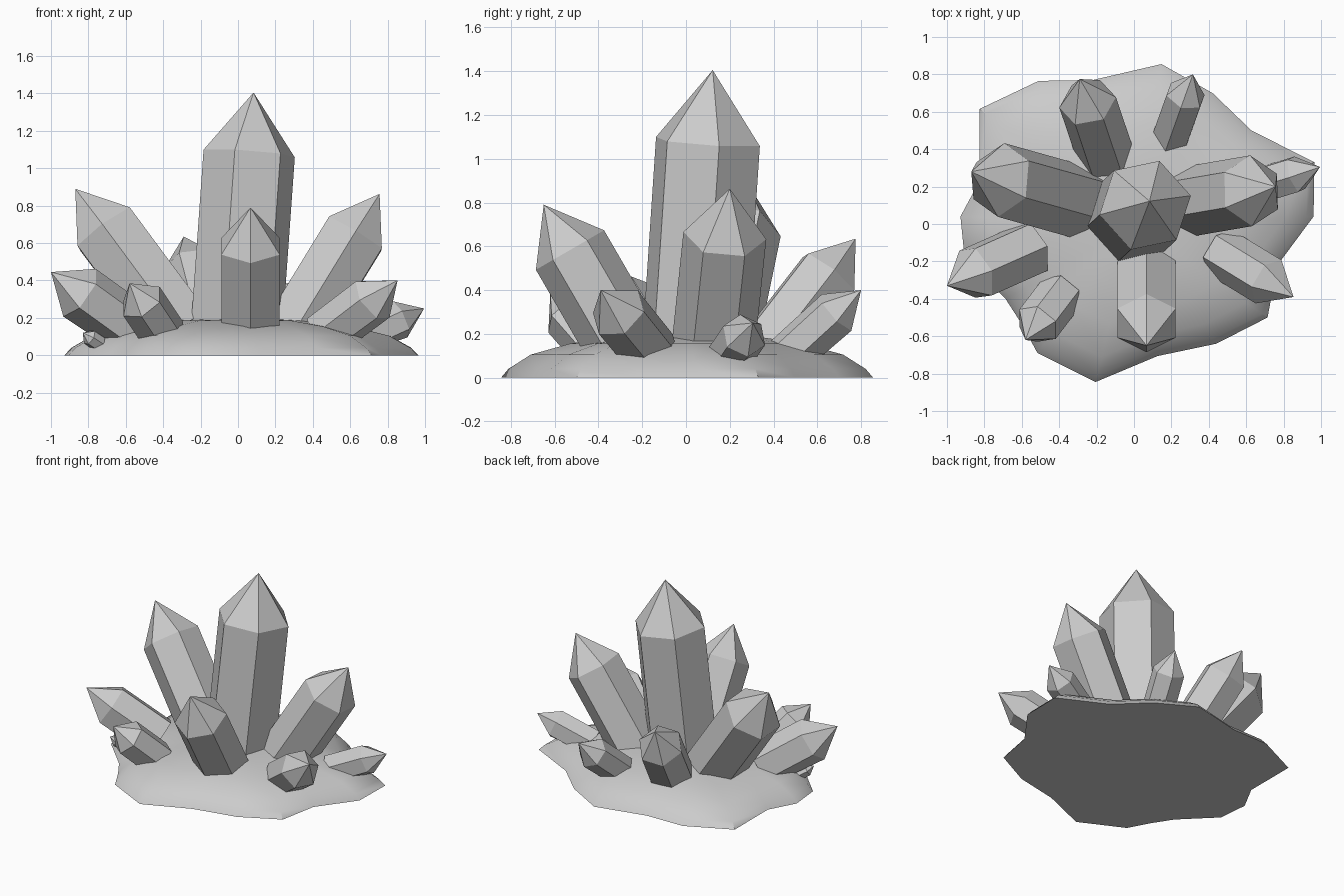
import bpy, bmesh, math
from mathutils import Vector

if "Cube" in bpy.data.objects:
    bpy.data.objects.remove(bpy.data.objects["Cube"])


def make_object(name, bm):
    bmesh.ops.recalc_face_normals(bm, faces=bm.faces)
    mesh = bpy.data.meshes.new(name)
    bm.to_mesh(mesh)
    bm.free()
    ob = bpy.data.objects.new(name, mesh)
    bpy.context.collection.objects.link(ob)
    return ob


def crystal(name, base, tip, radius, shoulder, phase):
    """Six-sided prism from base towards tip, closed by a pyramid."""
    base, tip = Vector(base), Vector(tip)
    axis = tip - base
    rot = Vector((0, 0, 1)).rotation_difference(axis)
    bm = bmesh.new()
    rings = []
    for t in (0, shoulder):
        ring = []
        for i in range(6):
            a = math.radians(phase + 60 * i)
            p = base + axis * t + rot @ Vector((radius * math.cos(a), radius * math.sin(a), 0))
            p.z = max(p.z, 0.01)
            ring.append(bm.verts.new(p))
        rings.append(ring)
    top = bm.verts.new(tip)
    low, high = rings
    bm.faces.new(low[::-1])
    for i in range(6):
        j = (i + 1) % 6
        bm.faces.new((low[i], low[j], high[j], high[i]))
        bm.faces.new((high[i], high[j], top))
    return make_object(name, bm)


# Rock base: irregular outline drawn in over a domed profile
outline = [(-.826, .615), (-.51, .765), (-.22, .77), (.147, .855), (.42, .70),
           (.628, .50), (.965, .33), (.96, .04), (.767, -.22), (.714, -.50),
           (.44, -.64), (.126, -.706), (-.206, -.845), (-.516, -.69), (-.60, -.535),
           (-.687, -.40), (-.906, -.18), (-.928, .04), (-.826, .23)]
profile = [(1, 0), (.96, .04), (.84, .105), (.63, .155), (.4, .185), (.2, .193)]
bm = bmesh.new()
rings = [[bm.verts.new((x * s, y * s, z)) for x, y in outline] for s, z in profile]
centre = bm.verts.new((0, 0, .195))
n = len(outline)
bm.faces.new(rings[0])
for i in range(n):
    j = (i + 1) % n
    for a, b in zip(rings, rings[1:]):
        bm.faces.new((a[i], a[j], b[j], b[i]))
    bm.faces.new((rings[-1][i], rings[-1][j], centre))
rock = make_object("rock_base", bm)
bpy.context.view_layer.objects.active = rock
rock.select_set(True)
bpy.ops.object.shade_smooth_by_angle(angle=math.radians(40))

# Crystals: base, tip, radius, shoulder fraction, phase
crystal("main_crystal", (-.01, .035, .1), (.083, .122, 1.405), .25, .75, 12)
crystal("left_crystal", (-.30, .12, .12), (-.87, .28, .89), .2, .72, 28)
crystal("right_crystal", (.29, .12, .1), (.757, .2, .863), .19, .72, 30)
crystal("front_crystal", (.067, -.25, .1), (.067, -.65, .79), .18, .7, 30)
crystal("back_left_crystal", (-.15, .36, .1), (-.29, .775, .635), .155, .7, 8)
crystal("back_right_crystal", (.19, .45, .08), (.315, .8, .4), .11, .68, 10)
crystal("left_front_crystal", (-.55, -.13, .12), (-1, -.33, .445), .155, .66, 15)
crystal("right_front_crystal", (.46, -.15, .1), (.853, -.39, .4), .135, .66, 0)
crystal("small_front_crystal", (-.39, -.37, .1), (-.58, -.62, .385), .125, .66, 20)
crystal("small_right_crystal", (.62, .19, .08), (.995, .305, .25), .105, .66, 20)
crystal("tiny_left_crystal", (-.74, -.24, .06), (-.83, -.3, .12), .045, .6, 0)
